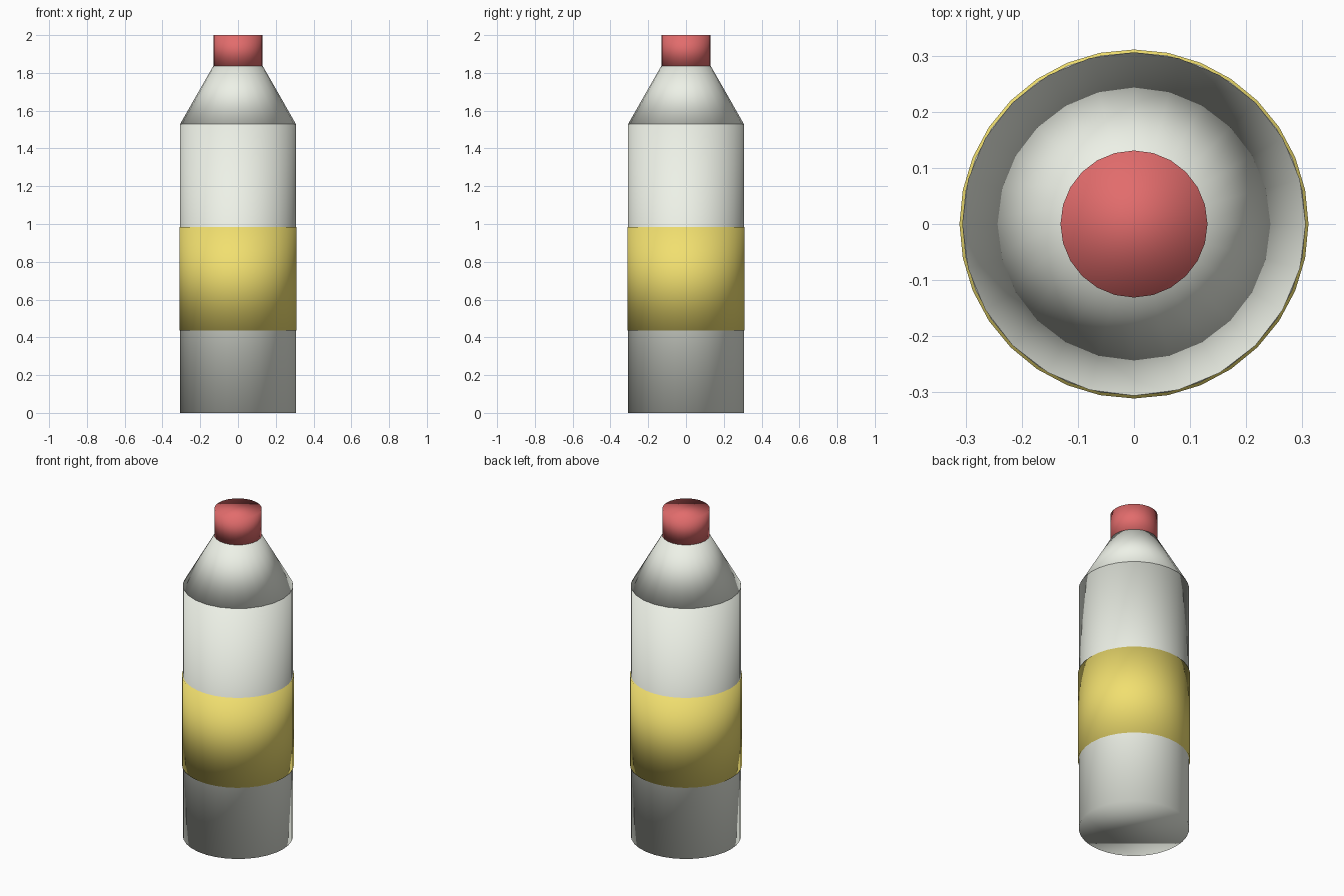
import bpy

if "Cube" in bpy.data.objects:
    bpy.data.objects.remove(bpy.data.objects["Cube"])


def paint(name, rgb):
    mat = bpy.data.materials.new(name)
    mat.diffuse_color = (*rgb, 1.0)
    mat.use_nodes = True
    mat.node_tree.nodes["Principled BSDF"].inputs["Base Color"].default_value = mat.diffuse_color
    return mat


def turned_part(name, r_bottom, r_top, z0, z1, sides, mat):
    """Capped, smooth-shaded round section between two heights."""
    bpy.ops.mesh.primitive_cone_add(
        vertices=sides, radius1=r_bottom, radius2=r_top,
        depth=z1 - z0, location=(0, 0, (z0 + z1) / 2))
    obj = bpy.context.object
    obj.name = name
    obj.data.materials.append(mat)
    bpy.ops.object.shade_smooth()
    return obj


white = paint("off_white", (0.85, 0.88, 0.80))
yellow = paint("yellow", (0.88, 0.74, 0.16))
red = paint("red", (0.76, 0.15, 0.15))

BODY_R, NECK_R, LABEL_R = 0.306, 0.131, 0.311
BODY_TOP, NECK_TOP, TOP = 1.53, 1.837, 2.0

# Bottle body and sloping shoulder
turned_part("body", BODY_R, BODY_R, 0.0, BODY_TOP, 32, white)
turned_part("shoulder", BODY_R, NECK_R, BODY_TOP, NECK_TOP, 24, white)
# Screw cap
turned_part("cap", NECK_R, NECK_R, NECK_TOP, TOP, 24, red)
# Wrap-around label band
turned_part("label_band", LABEL_R, LABEL_R, 0.437, 0.984, 32, yellow)
